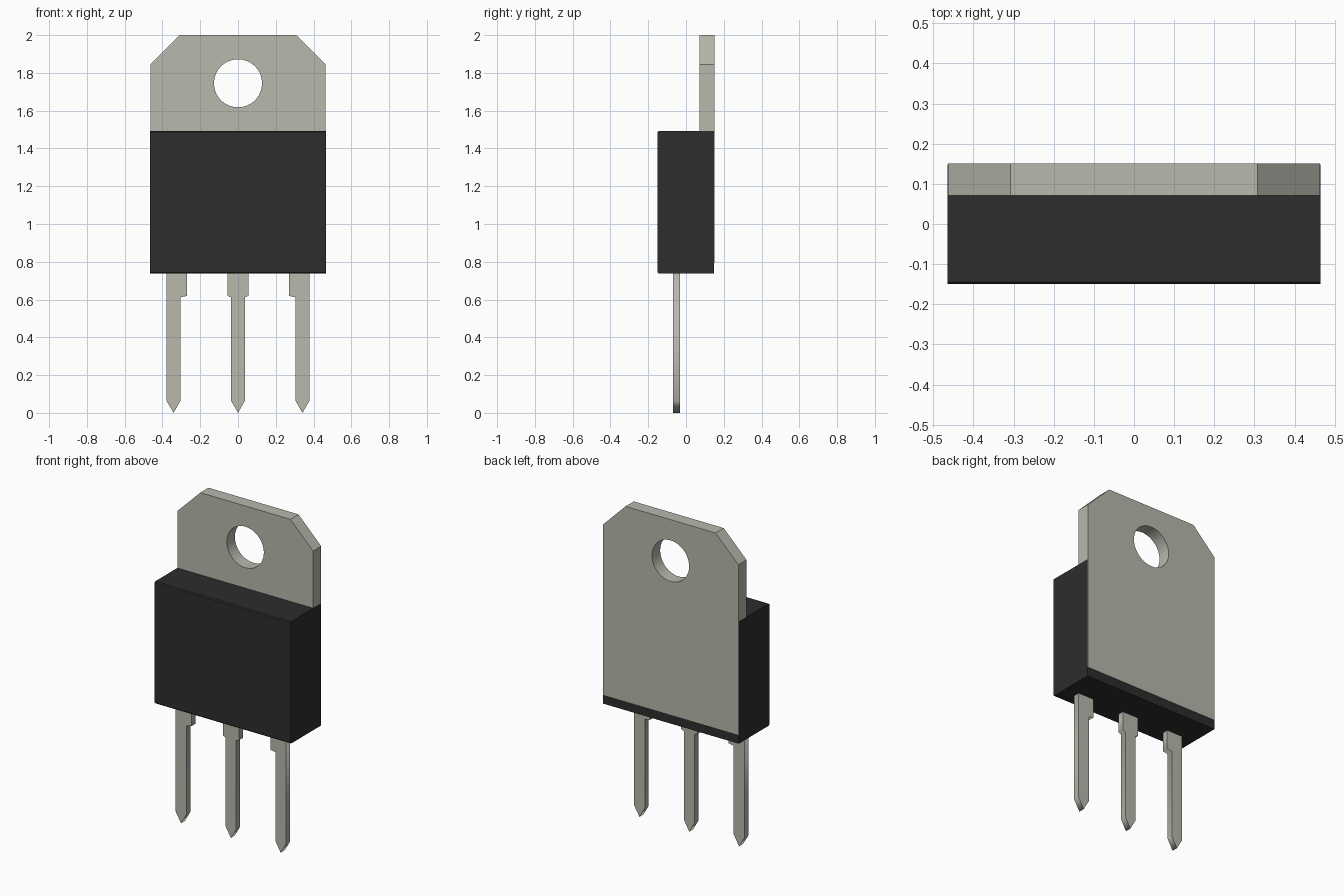
import bpy, bmesh
from math import cos, sin, pi, radians
from mathutils import Matrix

cube = bpy.data.objects.get("Cube")
if cube:
    bpy.data.objects.remove(cube, do_unlink=True)


def material(name, rgb):
    mat = bpy.data.materials.new(name)
    mat.use_nodes = True
    color = (*rgb, 1.0)
    mat.diffuse_color = color
    bsdf = next(n for n in mat.node_tree.nodes if n.type == 'BSDF_PRINCIPLED')
    bsdf.inputs["Base Color"].default_value = color
    bsdf.inputs["Roughness"].default_value = 0.6
    return mat


metal = material("tinned metal", (0.479, 0.479, 0.423))
plastic = material("black plastic", (0.026, 0.026, 0.026))


def plate(name, loops, y0, y1, mat):
    """Fill outlines in the x-z plane (inner loops are holes) from y0 to y1."""
    curve = bpy.data.curves.new(name + "_outline", 'CURVE')
    curve.dimensions = '2D'
    curve.fill_mode = 'BOTH'
    curve.extrude = (y1 - y0) / 2
    for loop in loops:
        spline = curve.splines.new('POLY')
        spline.points.add(len(loop) - 1)
        for point, (x, z) in zip(spline.points, loop):
            point.co = (x, z, 0, 1)
        spline.use_cyclic_u = True
    helper = bpy.data.objects.new(name + "_outline", curve)
    bpy.context.collection.objects.link(helper)
    bpy.context.view_layer.update()
    graph = bpy.context.evaluated_depsgraph_get()
    mesh = bpy.data.meshes.new_from_object(helper.evaluated_get(graph))
    bpy.data.objects.remove(helper, do_unlink=True)
    mesh.transform(Matrix.Translation((0, (y0 + y1) / 2, 0)) @ Matrix.Rotation(pi / 2, 4, 'X'))
    bm = bmesh.new()
    bm.from_mesh(mesh)
    bmesh.ops.remove_doubles(bm, verts=bm.verts, dist=0.0001)
    bmesh.ops.recalc_face_normals(bm, faces=bm.faces)
    bm.to_mesh(mesh)
    bm.free()
    return add(name, mesh, mat)


def add(name, mesh, mat):
    mesh.name = name
    mesh.materials.clear()
    mesh.materials.append(mat)
    obj = bpy.data.objects.new(name, mesh)
    bpy.context.collection.objects.link(obj)
    return obj


def mirrored(loop):
    return [(-x, z) for x, z in reversed(loop)]


# Moulded body with slightly chamfered front edges
bm = bmesh.new()
bmesh.ops.create_cube(bm, size=1)
bmesh.ops.scale(bm, vec=(0.93, 0.298, 0.755), verts=bm.verts)
bmesh.ops.translate(bm, vec=(0, -0.001, 1.1145), verts=bm.verts)
front_edges = [e for e in bm.edges
               if all(v.co.y < 0 for v in e.verts) and abs(e.verts[0].co.x - e.verts[1].co.x) > 0.5]
bmesh.ops.bevel(bm, geom=front_edges, offset=0.006, segments=1, affect='EDGES')
body_mesh = bpy.data.meshes.new("body")
bm.to_mesh(body_mesh)
bm.free()
add("body", body_mesh, plastic)

# Heat-sink tab: clipped top corners, mounting hole, exposed across the back
half = [(0.464, 0.793), (0.464, 1.845), (0.308, 2.0)]
hole = [(0.127 * cos(2 * pi * i / 64), 1.745 + 0.127 * sin(2 * pi * i / 64)) for i in range(64)]
tab = plate("mounting_tab", [half + mirrored(half), hole], 0.071, 0.151, metal)
bpy.ops.object.select_all(action='DESELECT')
tab.select_set(True)
bpy.context.view_layer.objects.active = tab
bpy.ops.object.shade_smooth_by_angle(angle=radians(30))

# Pins with pointed tips: shoulders on both sides in the centre, inward on the outer pins
side = [(0.0, 0.0), (0.037, 0.065), (0.037, 0.612), (0.055, 0.619), (0.055, 0.76)]
plate("centre_pin", [side + mirrored(side[1:])], -0.07, -0.032, metal)

outer = [(0.341, 0.0), (0.379, 0.065), (0.379, 0.76), (0.27, 0.76),
         (0.27, 0.619), (0.304, 0.612), (0.304, 0.065)]
plate("left_pin", [outer], -0.07, -0.032, metal)
plate("right_pin", [mirrored(outer)], -0.07, -0.032, metal)
